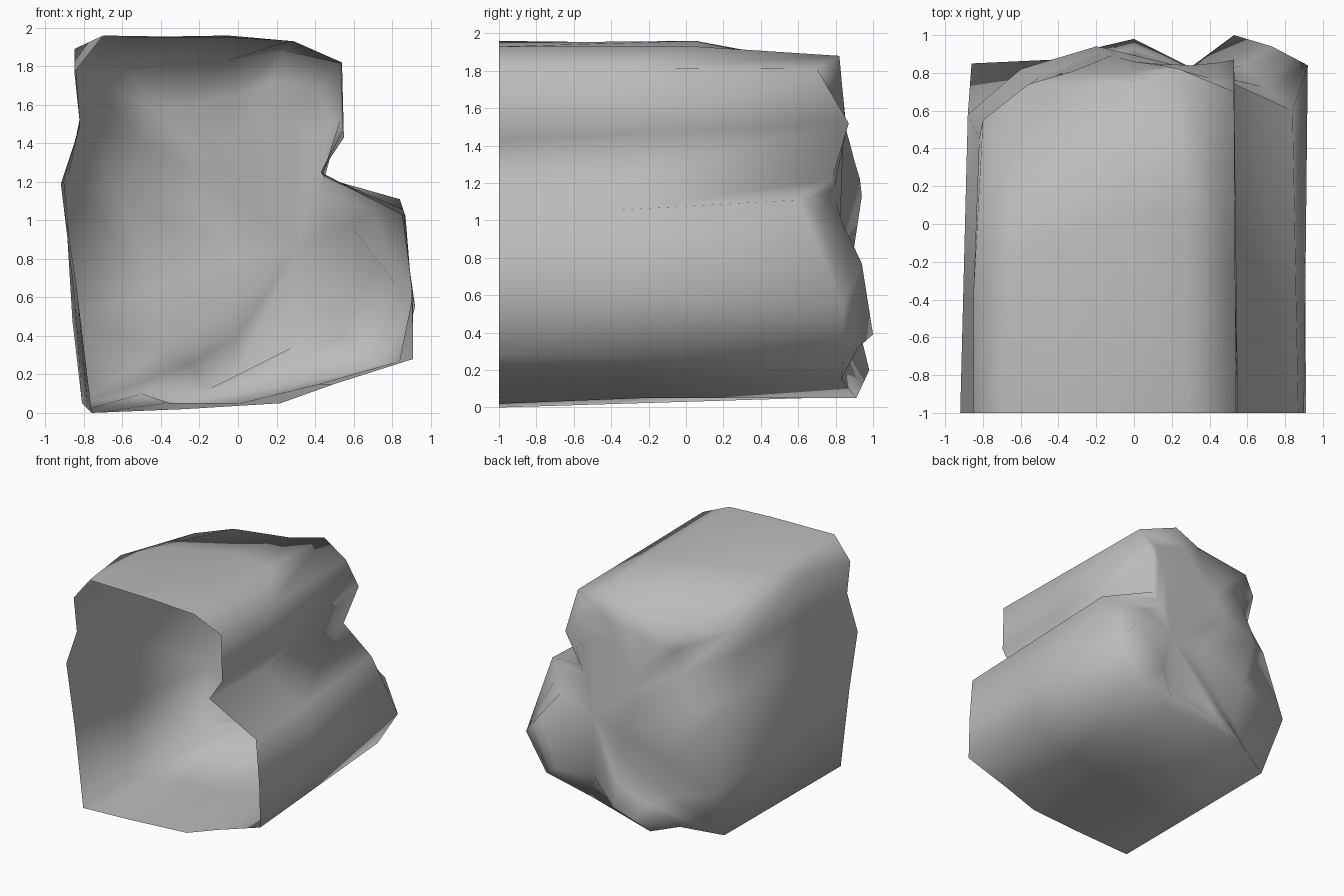
import bpy
import bmesh
from mathutils import Vector

default_cube = bpy.data.objects.get("Cube")
if default_cube:
    bpy.data.objects.remove(default_cube, do_unlink=True)

# Open front rim as an (x, z) outline, starting at the bottom corner
front_rim = [
    (-.76, 0), (-.27, .02), (.22, .05), (.5, .15), (.91, .28), (.9, .65),
    (.87, 1.02), (.43, 1.25), (.55, 1.43), (.54, 1.82), (.29, 1.93),
    (-.1, 1.95), (-.7, 1.96), (-.85, 1.77), (-.82, 1.49), (-.92, 1.19),
    (-.84, .67),
]

# Shoulder where the long sides turn into the back
back_shoulder = [
    (-.81, .64, .05), (-.5, .8, .1), (-.3, .91, .05), (.3, .83, .15),
    (.73, .84, .25), (.92, .84, .55), (.84, .6, 1.11), (.45, .78, 1.22),
    (.53, .87, 1.52), (.53, .7, 1.81), (.24, .82, 1.88), (-.05, .75, 1.83),
    (-.56, .74, 1.77), (-.8, .55, 1.74), (-.82, .45, 1.54), (-.88, .58, 1.23),
    (-.86, .85, .48),
]

# Lumps of the back around the valley that parts the small lobe from the body
back_face = [
    (0, .9, .6), (0, .93, .4), (0, .98, .2), (.3, .83, .35),
    (.53, 1, .39), (.73, .94, .77), (.58, .84, .98), (.38, .8, 1.1),
    (.38, .84, 1.42), (.3, .84, 1.5), (.1, .85, 1.55), (0, .86, 1.47),
    (-.08, .88, 1.4), (-.1, .9, 1.32), (-.15, .93, 1.22), (-.2, .94, 1.13),
    (0, .89, .8),
]
valley_floor = (.3, .82, .85)

# Points that stand out from the straight lines between the rings
roof_crest = {
    10: (.27, .05, 1.93), 11: (-.05, .05, 1.96),
    12: (-.65, -.2, 1.95), 13: (-.85, -.37, 1.89),
}
back_bulge = {13: (-.45, .76, 1.58), 14: (-.5, .78, 1.4), 15: (-.6, .82, 1.12)}


def make_material(name, color):
    material = bpy.data.materials.new(name)
    material.use_nodes = True
    material.diffuse_color = color
    shader = material.node_tree.nodes["Principled BSDF"]
    shader.inputs["Base Color"].default_value = color
    shader.inputs["Roughness"].default_value = 0.9
    return material


def middle_ring(first, second, share, raised):
    """Ring partway between two others, with some points pushed out."""
    ring = [Vector(a).lerp(Vector(b), share) for a, b in zip(first, second)]
    for index, point in raised.items():
        ring[index] = Vector(point)
    return ring


def bridge(bm, first, second):
    """Join two closed rings of equal length with a band of quads."""
    count = len(first)
    for i in range(count):
        j = (i + 1) % count
        bm.faces.new((first[i], first[j], second[j], second[i]))


def build_shell(name, rings, tip, material):
    bm = bmesh.new()
    loops = [[bm.verts.new(point) for point in ring] for ring in rings]
    for first, second in zip(loops, loops[1:]):
        bridge(bm, first, second)

    # Close the back with a fan, leaving the front open
    centre = bm.verts.new(tip)
    last = loops[-1]
    for i, vert in enumerate(last):
        bm.faces.new((vert, last[(i + 1) % len(last)], centre))

    for face in bm.faces:
        face.smooth = True
    mesh = bpy.data.meshes.new(name)
    bm.to_mesh(mesh)
    bm.free()
    mesh.materials.append(material)
    shell = bpy.data.objects.new(name, mesh)
    bpy.context.scene.collection.objects.link(shell)
    return shell


stone_grey = make_material("stone grey", (0.5, 0.5, 0.5, 1))
rim_ring = [(x, -1, z) for x, z in front_rim]
side_ring = middle_ring(rim_ring, back_shoulder, 0.4, roof_crest)
bulge_ring = middle_ring(back_shoulder, back_face, 0.5, back_bulge)
build_shell("rock_shell",
            [rim_ring, side_ring, back_shoulder, bulge_ring, back_face],
            valley_floor, stone_grey)
